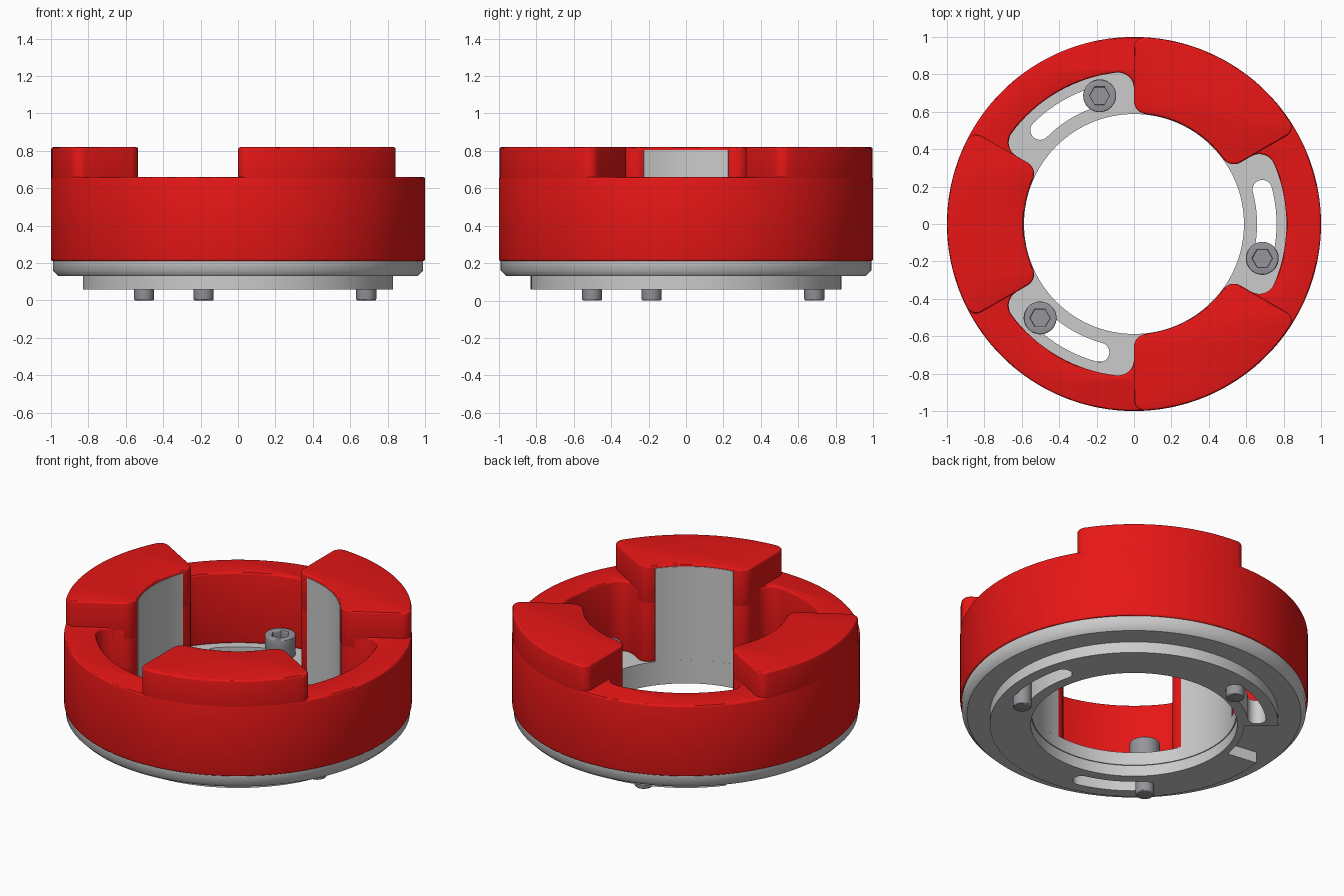
import bpy, bmesh, math
from math import radians, sin, cos, asin, atan2, pi

if "Cube" in bpy.data.objects:
    bpy.data.objects.remove(bpy.data.objects["Cube"])


def polar(r, deg):
    return (r * cos(radians(deg)), r * sin(radians(deg)))


def arc(r, a0, a1, step=3):
    n = max(2, round(abs(a1 - a0) / step))
    return [polar(r, a0 + (a1 - a0) * i / n) for i in range(n + 1)]


def circle(r, cx=0, cy=0, n=120):
    return [(cx + r * cos(2 * pi * i / n), cy + r * sin(2 * pi * i / n)) for i in range(n)]


def rounded_arc(r, a0, a1, f, inside, n=7):
    """Arc between two radial lines, filleted into both with radius f."""
    rc = r - f if inside else r + f
    off = math.degrees(asin(f / rc))

    def corner(a, s):
        c = a + s * off
        cx, cy = polar(rc, c)
        start = radians(a - s * 90)
        end = radians(c if inside else c + 180)
        d = atan2(sin(end - start), cos(end - start))
        return [(cx + f * cos(start + d * i / n), cy + f * sin(start + d * i / n))
                for i in range(n + 1)]
    return corner(a0, 1) + arc(r, a0 + off, a1 - off)[1:-1] + corner(a1, -1)[::-1]


def plate(name, loops, z0, z1, bevel=0.0, mat=None):
    """Extrude a flat outline (first loop) with holes (other loops)."""
    cu = bpy.data.curves.new(name, 'CURVE')
    cu.dimensions = '2D'
    cu.fill_mode = 'BOTH'
    cu.extrude = (z1 - z0) / 2 - bevel
    cu.bevel_depth = bevel
    cu.bevel_resolution = 2
    cu.offset = -bevel
    for pts in loops:
        sp = cu.splines.new('POLY')
        sp.points.add(len(pts) - 1)
        for p, (x, y) in zip(sp.points, pts):
            p.co = (x, y, 0, 1)
        sp.use_cyclic_u = True
    ob = bpy.data.objects.new(name, cu)
    bpy.context.collection.objects.link(ob)
    ob.location.z = (z0 + z1) / 2
    bpy.ops.object.select_all(action='DESELECT')
    ob.select_set(True)
    bpy.context.view_layer.objects.active = ob
    bpy.ops.object.convert(target='MESH')
    ob = bpy.context.object
    bm = bmesh.new()
    bm.from_mesh(ob.data)
    bmesh.ops.remove_doubles(bm, verts=bm.verts, dist=0.0002)
    bmesh.ops.recalc_face_normals(bm, faces=bm.faces)
    bm.to_mesh(ob.data)
    bm.free()
    bpy.ops.object.shade_smooth_by_angle(angle=radians(30))
    if mat:
        ob.data.materials.clear()
        ob.data.materials.append(mat)
    return ob


def material(name, rgb):
    m = bpy.data.materials.new(name)
    m.diffuse_color = (*rgb, 1)
    m.use_nodes = True
    m.node_tree.nodes["Principled BSDF"].inputs["Base Color"].default_value = m.diffuse_color
    return m


red = material("red", (0.8, 0.008, 0.008))
steel = material("steel", (0.30, 0.30, 0.33))
BLOCKS = (60, 180, 300)
BORE = 0.592

# Red ring with three deep pockets between the blocks
inner = []
for b in BLOCKS:
    inner += rounded_arc(BORE, b - 30, b + 30, 0.07, False)
    inner += rounded_arc(0.815, b + 30, b + 90, 0.085, True)
plate("body_ring", [circle(1.0, n=180), inner], 0.21, 0.66, 0.012, red)

# Raised red blocks and their grey inner liners
for i, b in enumerate(BLOCKS):
    outline = (rounded_arc(0.999, b - 30, b + 30, 0.055, True)
               + rounded_arc(BORE - 0.001, b - 30, b + 30, 0.07, False)[::-1])
    plate(f"raised_block_{i + 1}", [outline], 0.58, 0.82, 0.012, red)
    liner = arc(0.62, b - 22.5, b + 22.5) + arc(0.588, b + 22.5, b - 22.5)
    plate(f"block_liner_{i + 1}", [liner], 0.2, 0.804)

# Curved adjustment slots shared by both base layers
slots = [rounded_arc(0.762, a - 19.2, a + 19.2, 0.052, True)
         + rounded_arc(0.658, a - 19.2, a + 19.2, 0.052, False)[::-1]
         for a in (0, 120, 240)]

# Base plate, chamfered around the lower outer edge
base = plate("base_plate", [circle(0.99, n=180), circle(0.588)] + slots, 0.13, 0.213)
bm = bmesh.new()
bm.from_mesh(base.data)
zc = 0.16 - base.location.z
bmesh.ops.bisect_plane(bm, geom=bm.verts[:] + bm.edges[:] + bm.faces[:],
                       plane_co=(0, 0, zc), plane_no=(0, 0, 1))
for v in bm.verts:
    if v.co.z < zc - 0.01 and v.co.xy.length > 0.95:
        v.co.x *= 0.97
        v.co.y *= 0.97
bm.to_mesh(base.data)
bm.free()

# Lower flange with a notch in its rim
rim = arc(0.83, 172, 501) + arc(0.635, 501, 532)
plate("lower_flange", [rim, circle(0.594)] + slots, 0.06, 0.132)

# Socket-head screws at one end of each slot
for i, a in enumerate((105, 225, 345)):
    x, y = polar(0.71, a)
    plate(f"screw_shaft_{i + 1}", [circle(0.054, x, y, 32)], 0.0, 0.22, 0.01, steel)
    plate(f"screw_head_base_{i + 1}", [circle(0.088, x, y, 40)], 0.212, 0.27, 0, steel)
    plate(f"screw_head_{i + 1}", [circle(0.088, x, y, 40), circle(0.052, x, y, 6)],
          0.255, 0.34, 0.007, steel)
